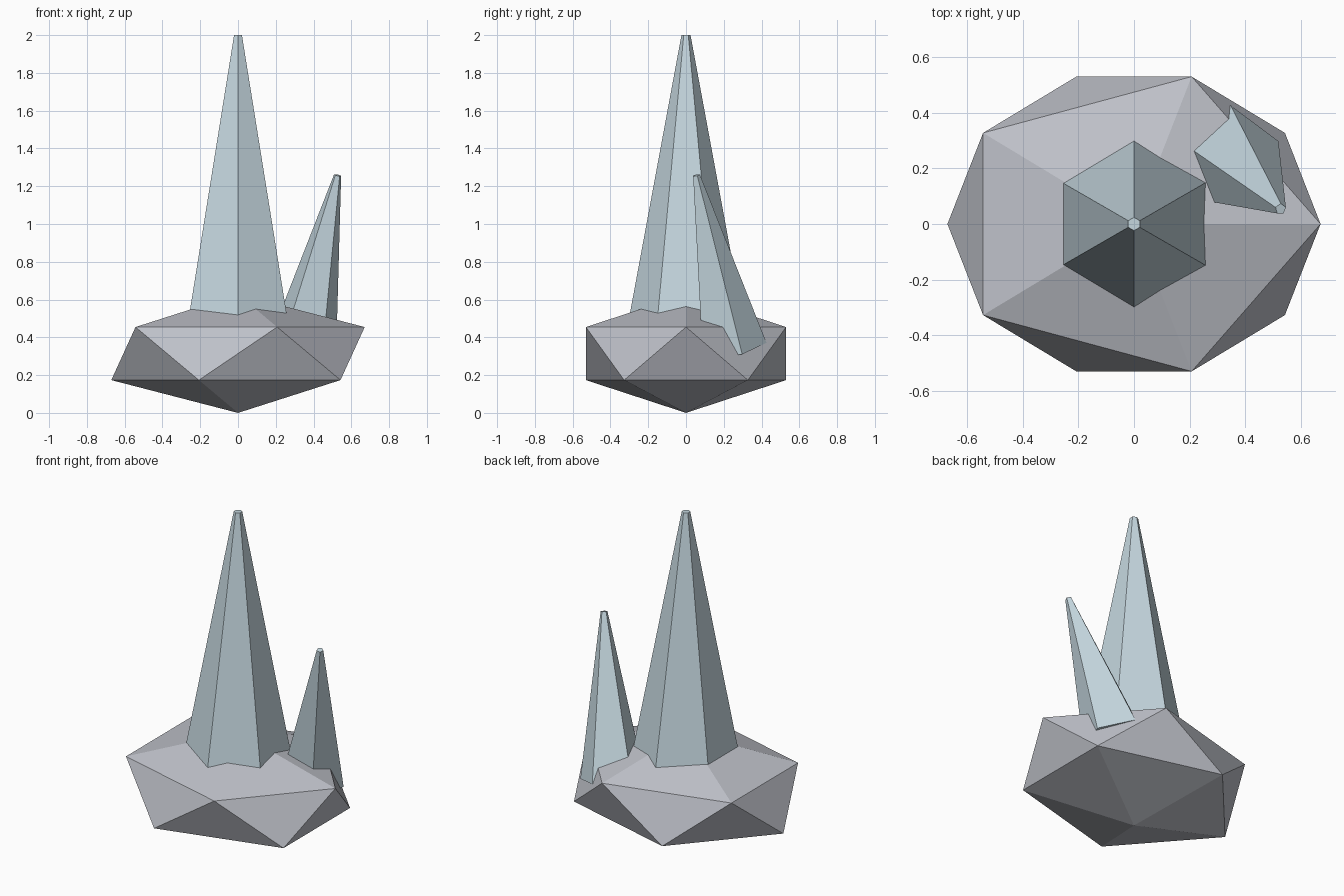
import bpy
from mathutils import Euler, Vector

if "Cube" in bpy.data.objects:
    bpy.data.objects.remove(bpy.data.objects["Cube"])


def material(name, rgb):
    m = bpy.data.materials.new(name)
    m.diffuse_color = (*rgb, 1.0)
    m.use_nodes = True
    m.node_tree.nodes["Principled BSDF"].inputs["Base Color"].default_value = m.diffuse_color
    return m


STONE = material("grey stone", (0.52, 0.535, 0.585))
ICE = material("pale blue crystal", (0.56, 0.68, 0.74))


def crystal(name, sides, r_base, r_tip, length, base, tilt=(0, 0, 0)):
    """Tapered flat-faced shard growing from its base centre along its own axis."""
    rot = Euler(tilt)
    axis = rot.to_matrix() @ Vector((0, 0, 1))
    bpy.ops.mesh.primitive_cone_add(
        vertices=sides, radius1=r_base, radius2=r_tip, depth=length,
        location=Vector(base) + axis * length / 2, rotation=rot)
    ob = bpy.context.object
    ob.name = name
    ob.data.materials.append(ICE)


# Faceted rock: a squashed icosahedron
bpy.ops.mesh.primitive_ico_sphere_add(subdivisions=1, radius=1, location=(0, 0, 0.314))
rock = bpy.context.object
rock.name = "rock_base"
rock.scale = (0.75, 0.623, 0.314)
rock.data.materials.append(STONE)

# Tall upright crystal and small leaning crystal
crystal("tall_crystal", 6, 0.337, 0.024, 1.69, (0, 0, 0.31))
crystal("small_crystal", 5, 0.19, 0.02, 0.96, (0.34, 0.24, 0.335), (0.195, 0.2, 0))
